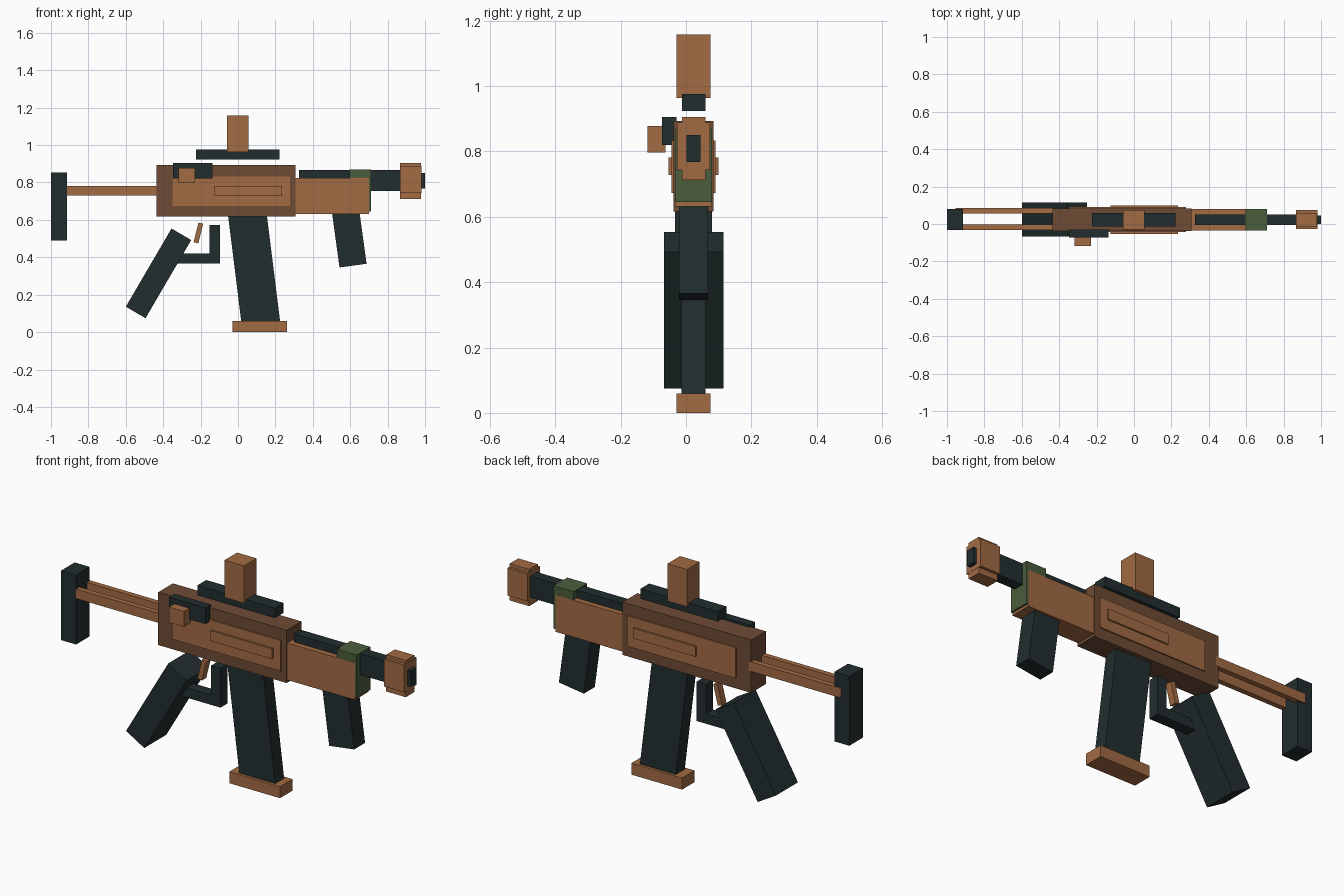
import bpy
from math import radians

if "Cube" in bpy.data.objects:
    bpy.data.objects.remove(bpy.data.objects["Cube"], do_unlink=True)

MID = 0.023  # y of the body's centre plane


def material(name, color):
    m = bpy.data.materials.new(name)
    m.use_nodes = True
    m.diffuse_color = (*color, 1)
    m.node_tree.nodes["Principled BSDF"].inputs["Base Color"].default_value = (*color, 1)
    return m


copper = material("copper_brown", (0.36, 0.145, 0.056))
brown = material("dark_brown", (0.157, 0.07, 0.036))
dark = material("dark_slate", (0.016, 0.027, 0.028))
green = material("olive_green", (0.07, 0.11, 0.045))


def block(name, mat, center, size, tilt=0):
    """Box with an optional lean about y, in degrees."""
    bpy.ops.mesh.primitive_cube_add(size=1, location=center, rotation=(0, radians(tilt), 0))
    ob = bpy.context.object
    ob.name = name
    ob.scale = size
    bpy.ops.object.transform_apply(location=False, rotation=False, scale=True)
    ob.data.materials.append(mat)
    return ob


def span(name, mat, x, z, width, y=MID):
    """Upright box from its x range, z range and y width."""
    return block(name, mat, (sum(x) / 2, y, sum(z) / 2), (x[1] - x[0], width, z[1] - z[0]))


# Stock
span("stock_butt", dark, (-1, -0.913), (0.49, 0.853), 0.112)
for side, y in (("right", -0.018), ("left", 0.071)):
    span("stock_rod_" + side, copper, (-0.955, -0.42), (0.73, 0.78), 0.028, y)

# Receiver with side panels and raised strips
span("receiver", brown, (-0.435, 0.308), (0.617, 0.893), 0.121)
span("side_panels", copper, (-0.35, 0.278), (0.673, 0.833), 0.134)
span("side_strips", copper, (-0.125, 0.235), (0.728, 0.782), 0.152)

# Handguard, barrel and muzzle
span("handguard", copper, (0.3, 0.7), (0.632, 0.825), 0.114)
span("handguard_band", green, (0.595, 0.71), (0.645, 0.869), 0.113)
span("barrel", dark, (0.327, 0.88), (0.755, 0.867), 0.056)
span("muzzle_body", copper, (0.865, 0.98), (0.744, 0.888), 0.102)
span("muzzle_core", copper, (0.866, 0.979), (0.713, 0.905), 0.072)
span("barrel_tip", dark, (0.95, 1), (0.768, 0.85), 0.044)

# Top rail and sight
span("top_rail", dark, (-0.225, 0.222), (0.924, 0.976), 0.072)
span("sight", copper, (-0.058, 0.055), (0.963, 1.158), 0.104)

# Charging handle on the right side
span("charging_slide", dark, (-0.347, -0.137), (0.82, 0.905), 0.045, -0.051)
span("charging_knob", copper, (-0.317, -0.23), (0.797, 0.878), 0.055, -0.09)

# Magazine
block("magazine", dark, (0.086, MID, 0.34), (0.206, 0.074, 0.61), -7.1)
span("magazine_base", copper, (-0.03, 0.263), (0, 0.06), 0.104)

# Grips
block("foregrip", dark, (0.592, MID, 0.524), (0.146, 0.09, 0.34), -7.8)
block("rear_grip", dark, (-0.425, MID, 0.314), (0.122, 0.182, 0.484), 30.3)

# Trigger and guard
block("trigger", copper, (-0.212, MID, 0.53), (0.026, 0.036, 0.108), 14)
span("guard_post", dark, (-0.152, -0.097), (0.368, 0.573), 0.058)
span("guard_bar", dark, (-0.35, -0.15), (0.368, 0.42), 0.058)
